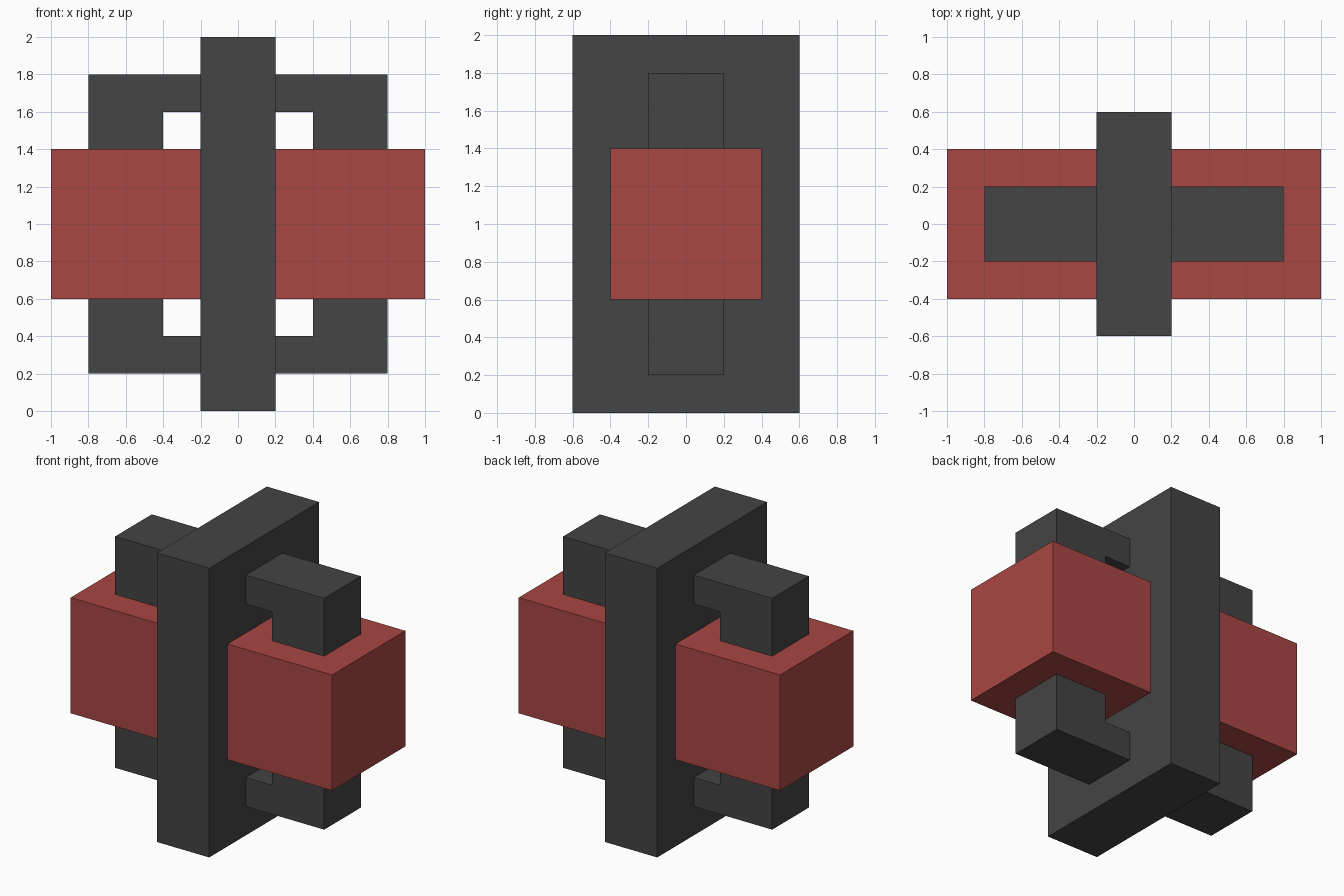
import bpy
import bmesh

cube = bpy.data.objects.get("Cube")
if cube:
    bpy.data.objects.remove(cube, do_unlink=True)


def make_material(name, colour):
    mat = bpy.data.materials.new(name)
    mat.use_nodes = True
    mat.diffuse_color = (*colour, 1)
    bsdf = next(n for n in mat.node_tree.nodes if n.type == 'BSDF_PRINCIPLED')
    bsdf.inputs["Base Color"].default_value = (*colour, 1)
    return mat


def finish(bm, name, mat):
    bmesh.ops.recalc_face_normals(bm, faces=bm.faces)
    mesh = bpy.data.meshes.new(name)
    bm.to_mesh(mesh)
    bm.free()
    mesh.materials.append(mat)
    obj = bpy.data.objects.new(name, mesh)
    bpy.context.collection.objects.link(obj)
    return obj


def box(name, size, centre, mat):
    bm = bmesh.new()
    bmesh.ops.create_cube(bm, size=1)
    bmesh.ops.scale(bm, vec=size, verts=bm.verts)
    bmesh.ops.translate(bm, vec=centre, verts=bm.verts)
    return finish(bm, name, mat)


def bracket(name, points, depth, mat):
    """Extrude an x-z outline along y, centred on y = 0."""
    bm = bmesh.new()
    face = bm.faces.new([bm.verts.new((x, -depth / 2, z)) for x, z in points])
    ext = bmesh.ops.extrude_face_region(bm, geom=[face])
    verts = [g for g in ext["geom"] if isinstance(g, bmesh.types.BMVert)]
    bmesh.ops.translate(bm, vec=(0, depth, 0), verts=verts)
    return finish(bm, name, mat)


dark = make_material("dark_grey", (0.058, 0.058, 0.058))
red = make_material("brick_red", (0.397, 0.063, 0.056))

# Tall central slab
box("central_slab", (0.4, 1.2, 2.0), (0, 0, 1.0), dark)

# Red side blocks, each held by an L-shaped arm above and below
for side, s in (("left", 1), ("right", -1)):
    box(side + "_block", (0.8, 0.8, 0.8), (0.6 * s, 0, 1.0), red)
    for level, v in (("upper", 1), ("lower", -1)):
        outline = [(0.2, 0.6), (0.4, 0.6), (0.4, 0.4),
                   (0.8, 0.4), (0.8, 0.8), (0.2, 0.8)]
        bracket(f"{side}_{level}_arm",
                [(x * s, 1 + z * v) for x, z in outline], 0.4, dark)
